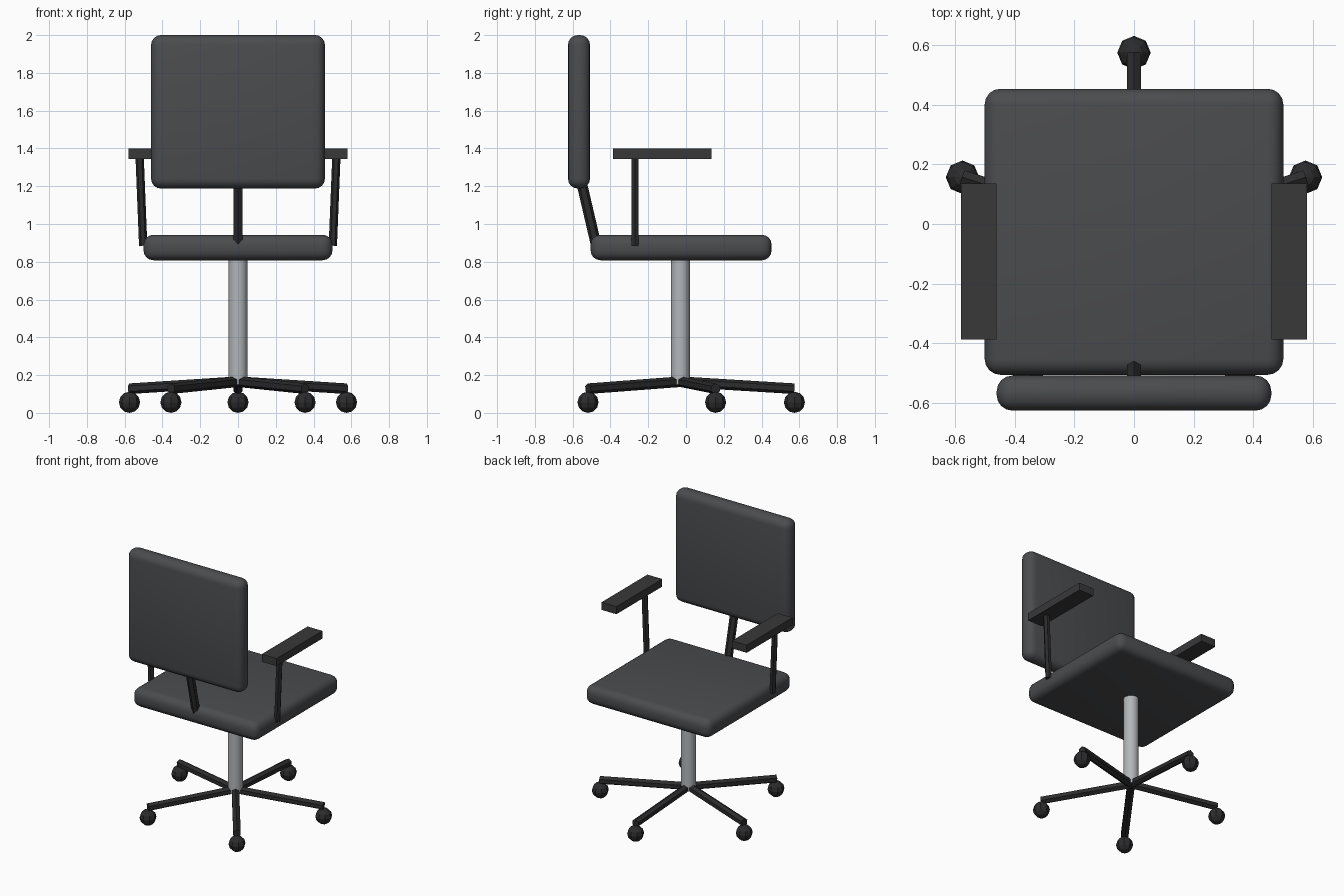
import bpy
from math import cos, sin, radians
from mathutils import Vector

if "Cube" in bpy.data.objects:
    bpy.data.objects.remove(bpy.data.objects["Cube"])


def material(name, color):
    m = bpy.data.materials.new(name)
    m.diffuse_color = (*color, 1)
    m.use_nodes = True
    m.node_tree.nodes["Principled BSDF"].inputs["Base Color"].default_value = m.diffuse_color
    return m


CUSHION = material("cushion_grey", (0.07, 0.072, 0.077))
FRAME = material("frame_black", (0.025, 0.025, 0.027))
ARM = material("arm_black", (0.04, 0.04, 0.042))
METAL = material("metal", (0.45, 0.47, 0.49))


def finish(name, mat):
    ob = bpy.context.object
    ob.name = name
    ob.data.materials.append(mat)
    return ob


def box(name, lo, hi, mat, bevel=0.0):
    lo, hi = Vector(lo), Vector(hi)
    bpy.ops.mesh.primitive_cube_add(size=1, location=(lo + hi) / 2)
    ob = finish(name, mat)
    ob.scale = hi - lo
    bpy.ops.object.transform_apply(location=False, rotation=False, scale=True)
    if bevel:
        mod = ob.modifiers.new("rounding", "BEVEL")
        mod.width = bevel
        mod.segments = 4
        bpy.ops.object.modifier_apply(modifier=mod.name)
        bpy.ops.object.shade_smooth_by_angle(angle=radians(35))
    return ob


def rod(name, a, b, radius, sides, mat):
    a, b = Vector(a), Vector(b)
    d = b - a
    bpy.ops.mesh.primitive_cylinder_add(vertices=sides, radius=radius, depth=d.length,
                                        location=(a + b) / 2,
                                        rotation=d.to_track_quat('Z', 'Y').to_euler())
    return finish(name, mat)


# Cushions
box("seat", (-0.5, -0.505, 0.808), (0.5, 0.453, 0.943), CUSHION, 0.052)
box("backrest", (-0.46, -0.625, 1.188), (0.46, -0.508, 2.0), CUSHION, 0.052)

# Bracket joining seat and backrest
rod("back_bracket", (0, -0.476, 0.89), (0, -0.56, 1.25), 0.028, 6, FRAME)

# Armrests and their posts
for side, s in (("left", -1), ("right", 1)):
    xs = sorted((s * 0.461, s * 0.579))
    box(side + "_armrest", (xs[0], -0.387, 1.345), (xs[1], 0.135, 1.4), ARM)
    rod(side + "_arm_post", (s * 0.502, -0.27, 0.885), (s * 0.521, -0.27, 1.36), 0.022, 6, FRAME)

# Gas column
CY = -0.03
rod("column", (0, CY, 0.15), (0, CY, 0.83), 0.05, 16, METAL)
bpy.ops.object.shade_smooth_by_angle(angle=radians(35))

# Five-star base with casters
for i in range(5):
    a = radians(90 + 72 * i)
    end = Vector((0.604 * cos(a), CY + 0.604 * sin(a), 0.128))
    rod(f"base_leg_{i + 1}", (0, CY, 0.165), end, 0.028, 6, FRAME)
    bpy.ops.mesh.primitive_uv_sphere_add(segments=8, ring_count=6, radius=0.056,
                                         location=(end.x, end.y, 0.056))
    finish(f"caster_{i + 1}", FRAME)
